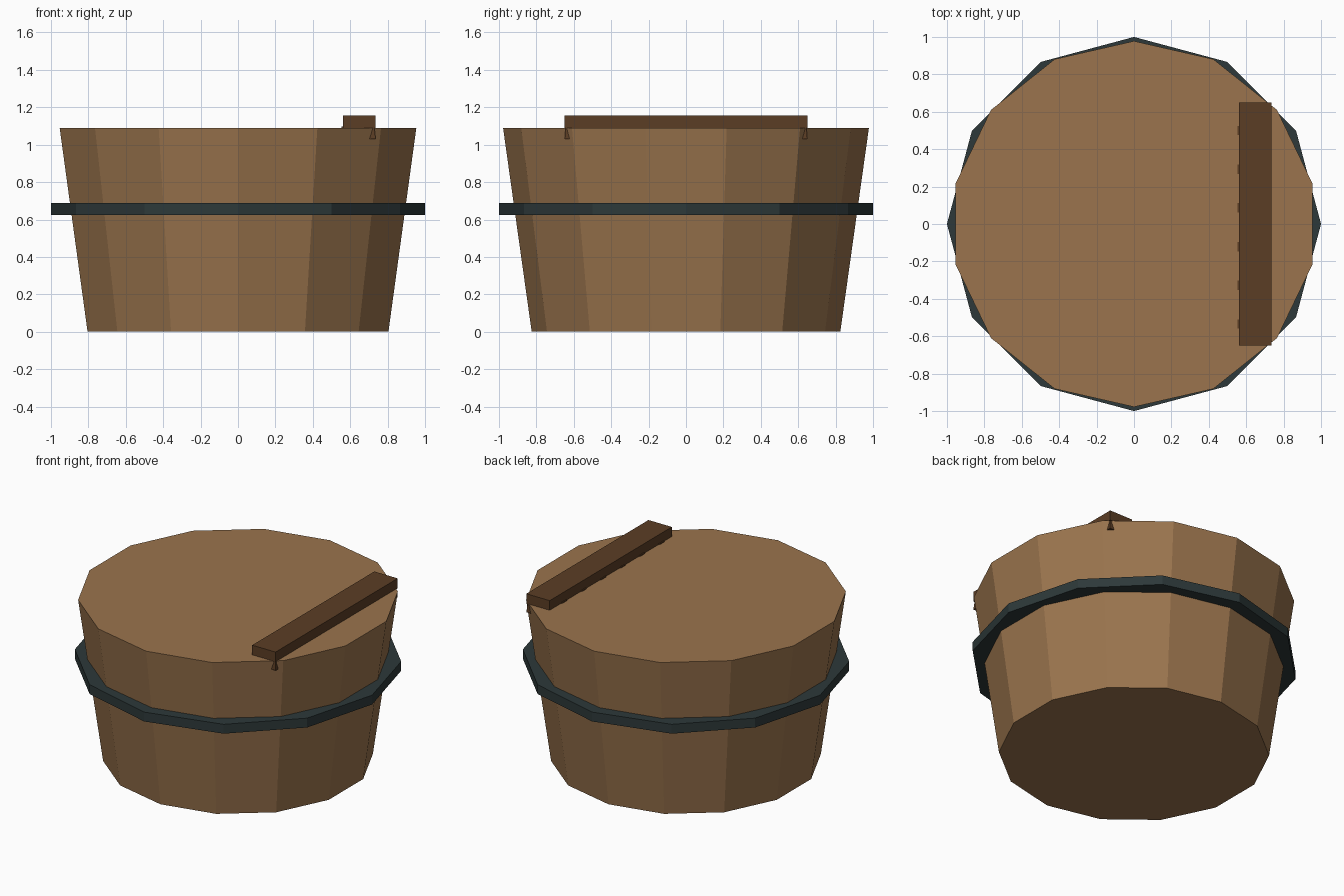
import bpy, bmesh, math

if "Cube" in bpy.data.objects:
    bpy.data.objects.remove(bpy.data.objects["Cube"])


def material(name, rgb):
    m = bpy.data.materials.new(name)
    m.diffuse_color = (*rgb, 1)
    m.use_nodes = True
    m.node_tree.nodes["Principled BSDF"].inputs["Base Color"].default_value = m.diffuse_color
    return m


wood = material("light wood", (0.325, 0.175, 0.075))
dark_wood = material("dark wood", (0.105, 0.047, 0.018))
iron = material("dark iron", (0.026, 0.040, 0.041))


def finish(bm, name, mat):
    bmesh.ops.recalc_face_normals(bm, faces=bm.faces)
    me = bpy.data.meshes.new(name)
    bm.to_mesh(me)
    bm.free()
    me.materials.append(mat)
    ob = bpy.data.objects.new(name, me)
    bpy.context.collection.objects.link(ob)
    return ob


def ring(bm, n, r, z):
    # n-gon of vertices with one corner on +y
    return [bm.verts.new((r * math.sin(2 * math.pi * i / n),
                          r * math.cos(2 * math.pi * i / n), z)) for i in range(n)]


def bridge(bm, a, b):
    for i in range(len(a)):
        j = (i + 1) % len(a)
        bm.faces.new((a[i], a[j], b[j], b[i]))


def block(bm, x, y, z0, z1, bottom, top):
    # box whose bottom and top have their own half sizes
    loops = []
    for z, (hx, hy) in ((z0, bottom), (z1, top)):
        loops.append([bm.verts.new((x + sx * hx, y + sy * hy, z))
                      for sx, sy in ((-1, -1), (1, -1), (1, 1), (-1, 1))])
    bridge(bm, *loops)
    for lp in loops:
        bm.faces.new(lp)


# Tapered 14-sided tub, closed at both ends
bm = bmesh.new()
low, high = ring(bm, 14, 0.825, 0), ring(bm, 14, 0.978, 1.09)
bridge(bm, low, high)
bm.faces.new(low)
bm.faces.new(high)
finish(bm, "tub", wood)

# 12-sided iron hoop around the tub
bm = bmesh.new()
loops = [ring(bm, 12, r, z) for r, z in
         ((1.0, 0.625), (1.0, 0.688), (0.88, 0.688), (0.88, 0.625))]
for k in range(4):
    bridge(bm, loops[k], loops[(k + 1) % 4])
finish(bm, "hoop", iron)

# Scrubbing brush lying across the rim
bm = bmesh.new()
block(bm, 0.648, 0, 1.088, 1.155, (0.087, 0.65), (0.087, 0.65))
finish(bm, "brush_back", dark_wood)

# Brush tufts: an inner row, and one at each outer corner
bm = bmesh.new()
for i in range(6):
    block(bm, 0.573, 0.5 - 0.207 * i, 1.03, 1.096, (0.019, 0.025), (0.019, 0.025))
for y in (-0.632, 0.632):
    block(bm, 0.716, y, 1.03, 1.10, (0.020, 0.017), (0.012, 0.011))
finish(bm, "brush_tufts", dark_wood)
